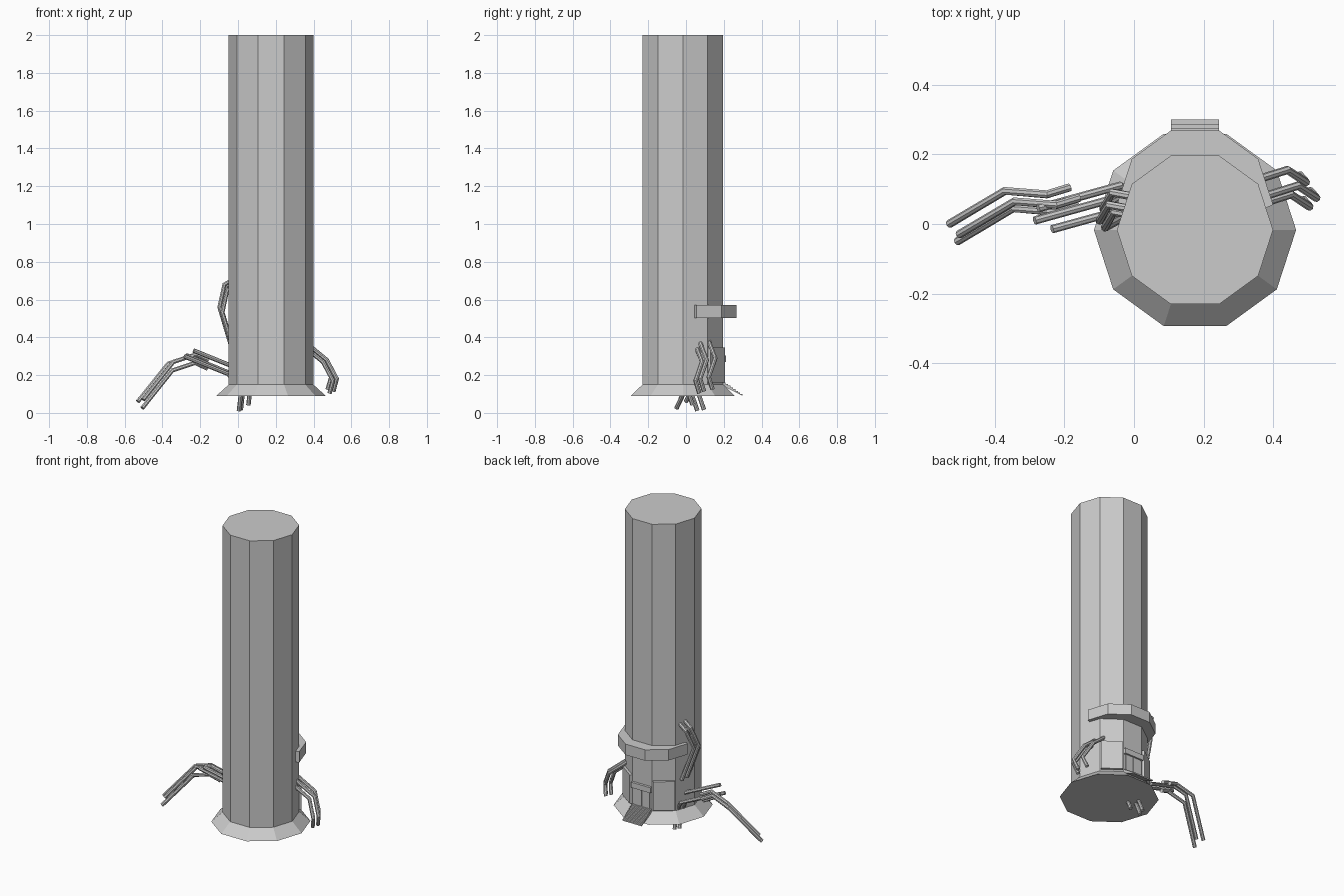
import bpy, math
from mathutils import Vector, Matrix

if "Cube" in bpy.data.objects:
    bpy.data.objects.remove(bpy.data.objects["Cube"])

CX, CY, R = 0.175, -0.017, 0.224
STEP = math.radians(36)


def mesh_object(name, verts, faces):
    me = bpy.data.meshes.new(name)
    me.from_pydata(verts, [], faces)
    me.update()
    ob = bpy.data.objects.new(name, me)
    bpy.context.collection.objects.link(ob)
    return ob


def prism(name, outline, axis_low, axis_high, along='Z'):
    """Extrude a closed outline along z (outline = x, y) or x (outline = y, z)."""
    n = len(outline)
    def place(p, h):
        return (p[0], p[1], h) if along == 'Z' else (h, p[0], p[1])
    verts = [place(p, h) for h in (axis_low, axis_high) for p in outline]
    faces = [tuple(reversed(range(n))), tuple(range(n, 2 * n))]
    faces += [(i, (i + 1) % n, (i + 1) % n + n, i + n) for i in range(n)]
    return mesh_object(name, verts, faces)


def corner(i, r=R, dy=0.0):
    return (CX + r * math.cos(i * STEP), CY + dy + r * math.sin(i * STEP))


def box(name, x0, x1, y0, y1, z0, z1):
    return prism(name, [(x0, y0), (x1, y0), (x1, y1), (x0, y1)], z0, z1)


# Column with flared foot
rings = [(0.29, 0.09), (R, 0.15), (R, 2.0)]
verts = [(*corner(i, r), z) for r, z in rings for i in range(10)]
faces = [tuple(reversed(range(10))), tuple(range(20, 30))]
faces += [(k * 10 + i, k * 10 + (i + 1) % 10, k * 10 + 10 + (i + 1) % 10, k * 10 + 10 + i)
          for k in range(2) for i in range(10)]
mesh_object("column", verts, faces)

# Crescent canopy band around the back
band = [(CX + 0.19, 0.04)] + [corner(i, R, 0.072) for i in range(6)] + [(CX - 0.19, 0.04)]
prism("canopy_band", band, 0.502, 0.572)

# Raised wall panels either side of the doorway
for name, a, b in (("right_panel", 1, 2), ("left_panel", 3, 4)):
    p, q = Vector(corner(a)), Vector(corner(b))
    n = Vector(((q - p).y, -(q - p).x)).normalized()
    d = (q - p).normalized() * 0.005
    p, q = p + d, q - d
    prism(name, [p - n * 0.02, p + n * 0.016, q + n * 0.016, q - n * 0.02], 0.16, 0.345)

# Doorway: two leaves and a lintel
box("door_leaf_right", CX + 0.003, CX + 0.055, 0.18, 0.201, 0.15, 0.27)
box("door_leaf_left", CX - 0.055, CX - 0.003, 0.18, 0.201, 0.15, 0.27)
box("lintel", CX - 0.069, CX + 0.069, 0.18, 0.212, 0.27, 0.305)

# Flight of small steps over the flared foot
N = 8
y0, y1, z0, z1 = 0.196, 0.30, 0.162, 0.09
top = []
for i in range(N):
    z = z0 + (z1 - z0) * i / N
    top += [(y0 + (y1 - y0) * i / N, z), (y0 + (y1 - y0) * (i + 1) / N, z)]
under = [(y1, z1), (y0, z0 - 0.02)]
prism("steps", list(reversed(top + under)), CX - 0.069, CX + 0.069, 'X')


def tube(name, pts, r=0.012):
    cu = bpy.data.curves.new(name, 'CURVE')
    cu.dimensions = '3D'
    cu.bevel_depth = r
    cu.bevel_resolution = 2
    cu.use_fill_caps = True
    sp = cu.splines.new('POLY')
    sp.points.add(len(pts) - 1)
    for pt, co in zip(sp.points, pts):
        pt.co = (*co, 1)
    ob = bpy.data.objects.new(name, cu)
    bpy.context.collection.objects.link(ob)
    bpy.ops.object.select_all(action='DESELECT')
    ob.select_set(True)
    bpy.context.view_layer.objects.active = ob
    bpy.ops.object.convert(target='MESH')
    bpy.ops.object.shade_smooth_by_angle(angle=math.radians(35))


def tentacles(name, path, offsets):
    for k, o in enumerate(offsets):
        tube(f"{name}_{k + 1}", [Vector(p) + Vector(o) for p in path])


# Outer reaching tentacles on the left
tentacles("outer_tentacle",
          [(-0.53, 0.0, 0.06), (-0.37, 0.095, 0.26), (-0.25, 0.085, 0.30), (-0.185, 0.105, 0.27)],
          [(0, 0, 0), (0.023, -0.05, -0.035), (0.028, -0.03, 0.01)])
# Inner tentacles leaving the foot, tips under the column
tentacles("inner_tentacle",
          [(-0.285, 0.01, 0.30), (-0.05, 0.075, 0.205), (0.015, 0.03, 0.10), (0.005, 0.06, 0.012)],
          [(0, 0, 0), (0.01, 0.035, 0.005), (0.05, -0.025, 0.03)])
# Upright tentacles on the left wall
tentacles("upright_tentacle",
          [(-0.035, 0.045, 0.35), (-0.098, 0.01, 0.56), (-0.072, 0.055, 0.68), (-0.02, 0.045, 0.71)],
          [(0, 0, 0), (0.015, -0.02, -0.03), (0.01, 0.035, -0.01)])
# Drooping tentacles on the right
tentacles("drooping_tentacle",
          [(0.36, 0.075, 0.37), (0.47, 0.11, 0.28), (0.523, 0.075, 0.18), (0.505, 0.095, 0.115)],
          [(0, 0, 0), (-0.03, 0.045, 0.01), (-0.02, -0.025, -0.01)])
